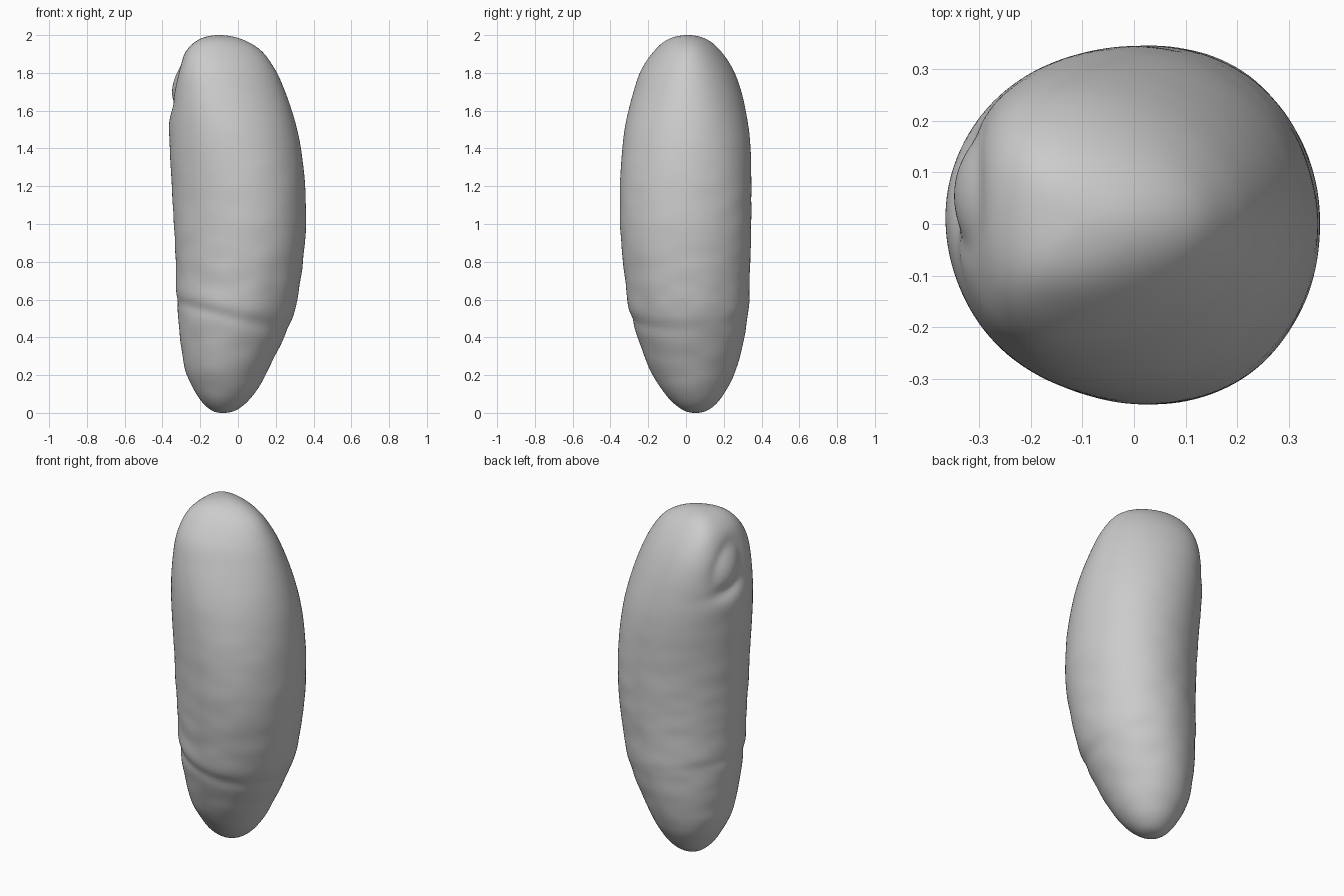
import bpy
import bmesh
from math import sin, cos, pi, exp
from mathutils import Vector, noise

SEGMENTS = 128
STEPS = 12

# Outline of the body: height, then its limits along x and along y
OUTLINE = [
    (0, -.08, -.08, .05, .05),
    (.02, -.15, 0, -.025, .125),
    (.1, -.22, .085, -.11, .2),
    (.25, -.285, .17, -.2, .272),
    (.5, -.316, .285, -.287, .325),
    (.7, -.325, .33, -.322, .337),
    (.95, -.337, .358, -.346, .344),
    (1.2, -.35, .355, -.349, .346),
    (1.4, -.361, .333, -.337, .342),
    (1.55, -.358, .3, -.316, .325),
    (1.7, -.342, .25, -.278, .293),
    (1.82, -.315, .195, -.235, .248),
    (1.92, -.272, .12, -.165, .18),
    (1.98, -.2, .015, -.09, .105),
    (2, -.1, -.1, .01, .01),
]


def mirrored(row):
    """Continue the outline over a pole so that the tip stays round."""
    z, left, right, front, back = row
    return (z, right, left, back, front)


def spline(a, b, c, d, t):
    """Catmull-Rom blend of four neighbouring rows."""
    return [q + t / 2 * (r - p + t * (2 * p - 5 * q + 4 * r - s
                                      + t * (3 * (q - r) + s - p)))
            for p, q, r, s in zip(a, b, c, d)]


def bell(value, centre, width):
    return exp(-((value - centre) / width) ** 2)


def relief(point, angle):
    """Height of the surface details above the plain body."""
    x, y, z = point
    # Slanted crease round the lower body, with a swelling above it
    level = z - (.53 - .07 * cos(angle) + .02 * sin(angle))
    strength = .55 - .45 * sin(angle + .35)
    height = strength * (.005 * bell(level, .05, .05) - .007 * bell(level, -.01, .03))
    # Leaning oval scar, its shallow hollow and the lip below
    if x < 0:
        centre = .07 - .3 * (z - 1.72)
        distance = (((y - centre) / .085) ** 2 + ((z - 1.725) / .1) ** 2) ** .5
        height += .012 * bell(distance, 0, .8) - .007 * bell(distance, 1.2, .4)
        height -= .014 * bell(z, 1.615 - .2 * (y - .07), .038) * bell(y, .07, .12)
        height += .007 * bell(z, 1.52, .06) * bell(y, .06, .15)
    # Faint wrinkles, strongest in the lower half
    fade = bell(z, .6, .65)
    sample = Vector((x * 7, y * 7, z * 11))
    return height + .004 * fade * noise.noise(sample)


def build_body():
    rows = [mirrored(OUTLINE[1])] + OUTLINE + [mirrored(OUTLINE[-2])]
    sections = [spline(*rows[i:i + 4], step / STEPS)
                for i in range(len(OUTLINE) - 1) for step in range(STEPS)]
    bm = bmesh.new()
    rings = []
    for z, left, right, front, back in sections[1:]:
        # Egg-shaped sections: narrower towards +x near the top
        skew = .36 * bell(z, 2, .4) - .08 * bell(z, 1, .4)
        ring = []
        for k in range(SEGMENTS):
            angle = 2 * pi * k / SEGMENTS
            outward = Vector((cos(angle), sin(angle), 0))
            across = outward.x - skew * outward.y ** 2
            point = Vector(((left + right) / 2 + (right - left) / 2 * across,
                            (front + back) / 2 + (back - front) / 2 * outward.y, z))
            ring.append(bm.verts.new(point + outward * relief(point, angle)))
        rings.append(ring)

    # Skin between the rings
    for low, high in zip(rings, rings[1:]):
        for k in range(SEGMENTS):
            n = (k + 1) % SEGMENTS
            bm.faces.new((low[k], low[n], high[n], high[k]))

    # Close both tips
    for ring, row in ((rings[0], OUTLINE[0]), (rings[-1], OUTLINE[-1])):
        z, x, _, y, _ = row
        tip = bm.verts.new((x, y, z))
        for k in range(SEGMENTS):
            bm.faces.new((ring[k], ring[(k + 1) % SEGMENTS], tip))
    bmesh.ops.recalc_face_normals(bm, faces=bm.faces)

    mesh = bpy.data.meshes.new("grain_body")
    bm.to_mesh(mesh)
    bm.free()
    mesh.shade_smooth()
    body = bpy.data.objects.new("grain_body", mesh)
    bpy.context.collection.objects.link(body)


cube = bpy.data.objects.get("Cube")
if cube:
    bpy.data.objects.remove(cube, do_unlink=True)

build_body()
